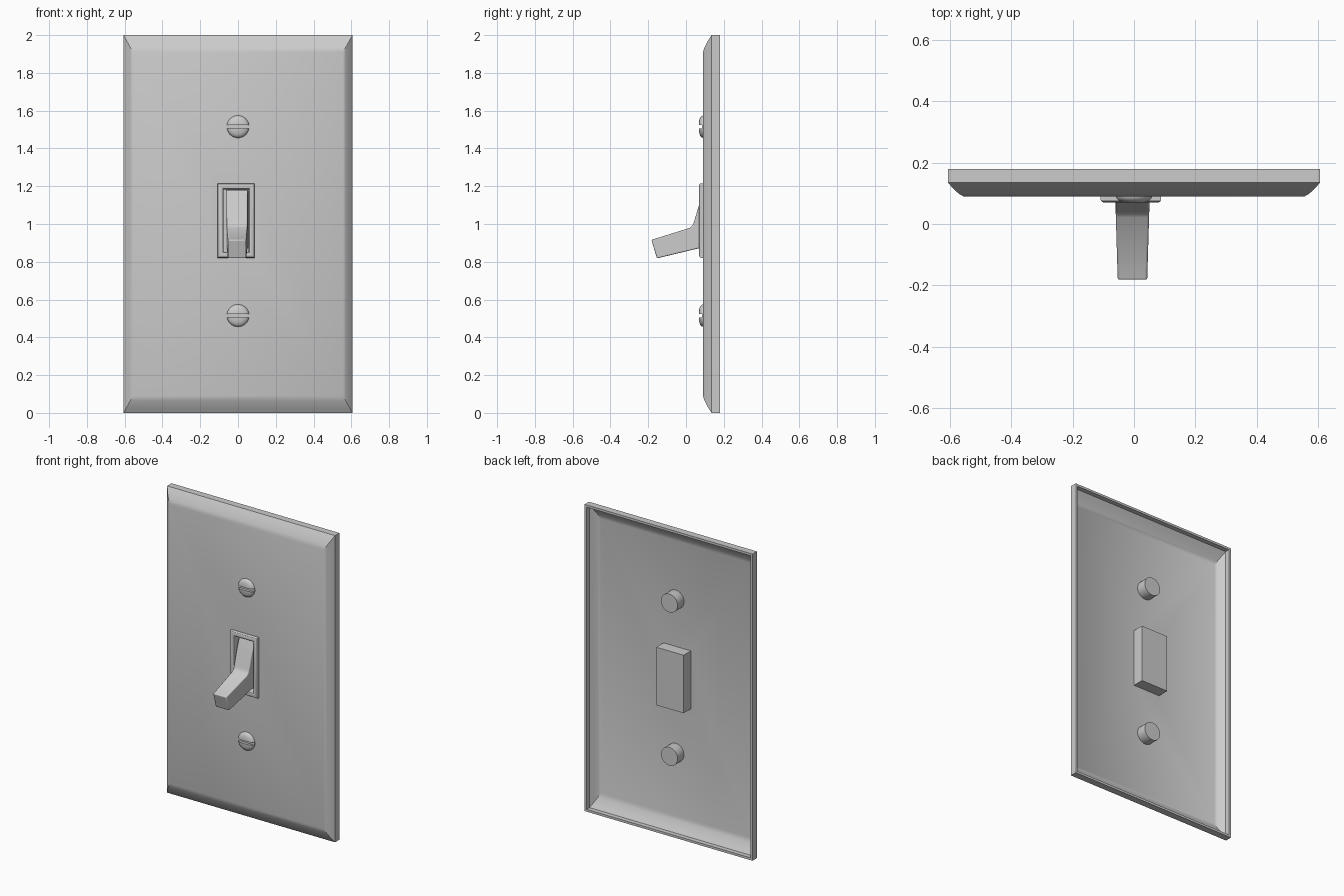
import bpy, bmesh, math

if "Cube" in bpy.data.objects:
    bpy.data.objects.remove(bpy.data.objects["Cube"])


def finish(name, bm):
    bmesh.ops.recalc_face_normals(bm, faces=bm.faces)
    me = bpy.data.meshes.new(name)
    bm.to_mesh(me)
    bm.free()
    ob = bpy.data.objects.new(name, me)
    bpy.context.collection.objects.link(ob)
    return ob


def activate(ob):
    bpy.ops.object.select_all(action='DESELECT')
    ob.select_set(True)
    bpy.context.view_layer.objects.active = ob


def smooth(ob, angle=30):
    activate(ob)
    bpy.ops.object.shade_smooth_by_angle(angle=math.radians(angle))


def rect_loft(name, cx, cz, rings):
    """Join rectangular rings (half width, half height, y) and cap both ends."""
    bm = bmesh.new()
    loops = [[bm.verts.new((cx + sx * w, y, cz + sz * h))
              for sx, sz in ((-1, -1), (1, -1), (1, 1), (-1, 1))]
             for w, h, y in rings]
    for a, b in zip(loops, loops[1:]):
        for i in range(4):
            j = (i + 1) % 4
            bm.faces.new((a[i], a[j], b[j], b[i]))
    bm.faces.new(loops[0])
    bm.faces.new(loops[-1])
    return finish(name, bm)


def cut(ob, cutter):
    mod = ob.modifiers.new("cut", 'BOOLEAN')
    mod.operation = 'DIFFERENCE'
    mod.solver = 'EXACT'
    mod.object = cutter
    activate(ob)
    bpy.ops.object.modifier_apply(modifier=mod.name)
    bpy.data.objects.remove(cutter)


# Wall plate: hollow shell with a softly rounded bevel
W, H, T = 0.606, 1.0, 0.015
curve = [(0, .135), (.22, .122), (.45, .110), (.72, .098), (1, .09)]
outer = [(W, H, .18)] + [(W - .05 * t, H - .09 * t, y) for t, y in curve]
inner = [(w - T, h - T, y + T) for w, h, y in reversed(outer[1:])]
inner.append((W - T, H - T, .18))
bm = bmesh.new()
rings = inner[::-1][:1] + outer
# ring order: front inner cap -> rim -> outer bevel -> front cap
plate = rect_loft("wall_plate", 0, 1, inner + outer)
bm.free()
cut(plate, rect_loft("opening_cutter", -.01, 1.018,
                     [(.09, .18, .0), (.09, .18, .3)]))
smooth(plate)

# Switch housing: raised rounded frame with a recess, box behind the plate
rw, rh = .0985, .197
housing = rect_loft("switch_housing", -.01, 1.018, [
    (rw, rh - .008, .18), (rw, rh - .008, .095), (rw, rh, .095),
    (rw, rh, .078), (rw - .003, rh - .003, .073), (rw - .009, rh - .009, .07),
    (rw - .022, rh - .022, .07), (rw - .028, rh - .028, .073),
    (rw - .032, rh - .032, .08), (rw - .032, rh - .032, .13)])
smooth(housing)

# Toggle lever: side profile (y, z), narrowing toward the tip
profile = [(.125, 1.18), (.098, 1.18), (.07, 1.105), (.042, 1.01), (.036, .994),
           (.022, .98), (-.183, .916), (-.154, .818), (.07, .872), (.125, .872)]
bm = bmesh.new()
sides = [[bm.verts.new((-.005 + s * (.0535 + .03 * y), y, z))
          for y, z in profile] for s in (-1, 1)]
n = len(profile)
for i in range(n):
    j = (i + 1) % n
    bm.faces.new((sides[0][i], sides[0][j], sides[1][j], sides[1][i]))
for side in sides:
    bm.faces.new(side)
toggle = finish("toggle_lever", bm)
bev = toggle.modifiers.new("soft_edges", 'BEVEL')
bev.width = .006
bev.segments = 3
bev.limit_method = 'ANGLE'
bev.angle_limit = math.radians(40)
smooth(toggle)

# Slotted screws: lathed domed heads with a horizontal slot
head = [(0, .068), (.02, .0685), (.038, .071), (.05, .076), (.057, .083),
        (.06, .092), (.06, .172)]
for label, z in (("lower", .515), ("upper", 1.515)):
    bm = bmesh.new()
    seg = 32
    tip = bm.verts.new((0, head[0][1], z))
    loops = [[bm.verts.new((r * math.cos(k * math.tau / seg), y,
                            z + r * math.sin(k * math.tau / seg)))
              for k in range(seg)] for r, y in head[1:]]
    for k in range(seg):
        m = (k + 1) % seg
        bm.faces.new((tip, loops[0][k], loops[0][m]))
        for a, b in zip(loops, loops[1:]):
            bm.faces.new((a[k], a[m], b[m], b[k]))
    bm.faces.new(loops[-1])
    screw = finish(label + "_screw", bm)
    cut(screw, rect_loft("slot_cutter", 0, z, [(.1, .009, .03), (.1, .009, .086)]))
    smooth(screw)
